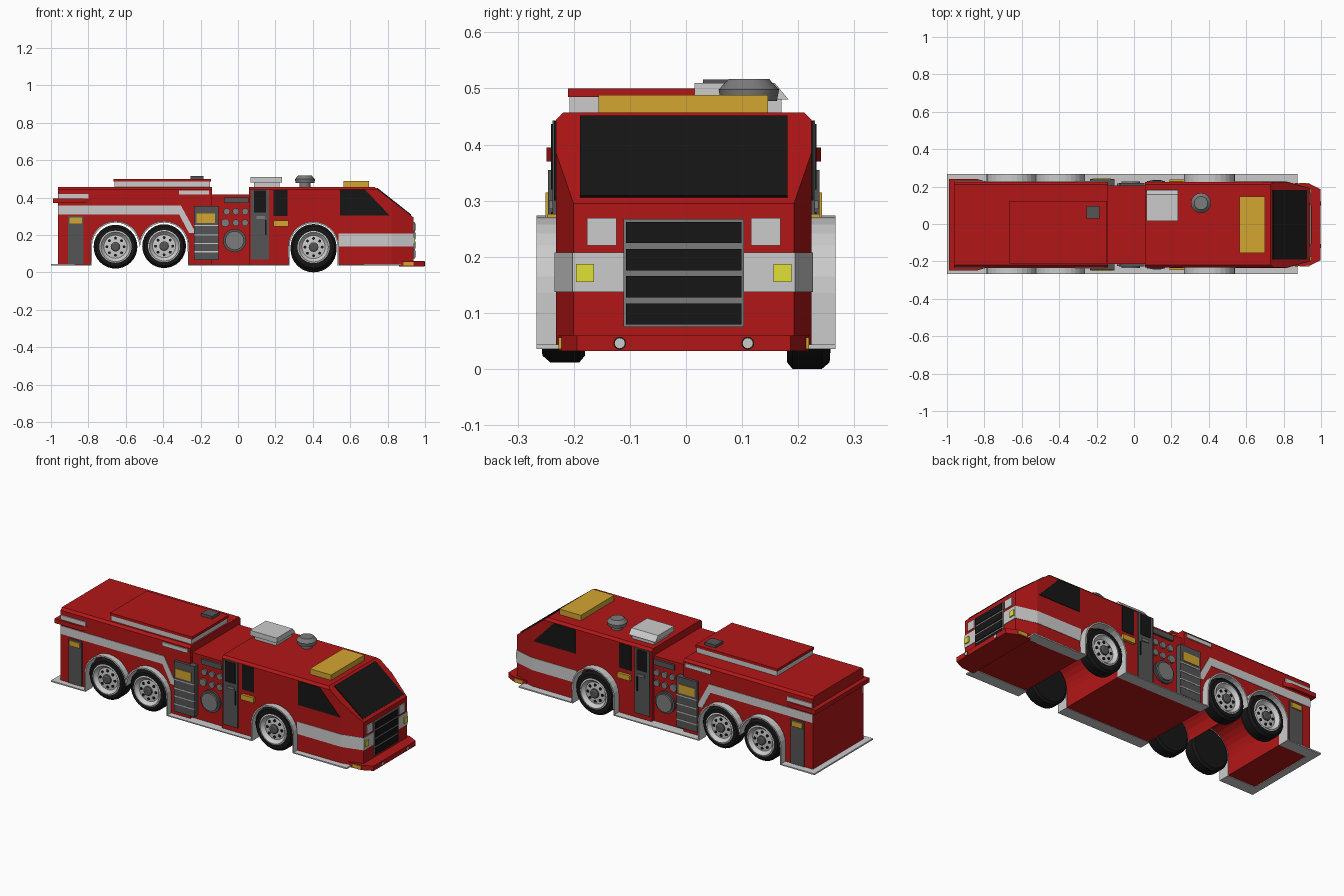
import bpy, bmesh
from math import sin, cos, pi, radians

if "Cube" in bpy.data.objects:
    bpy.data.objects.remove(bpy.data.objects["Cube"])

CY = -0.004          # body centre line
HW = 0.228           # body half width


def material(name, rgb):
    m = bpy.data.materials.new(name)
    m.diffuse_color = (*rgb, 1)
    m.use_nodes = True
    m.node_tree.nodes["Principled BSDF"].inputs["Base Color"].default_value = m.diffuse_color
    return m


RED = material("red", (0.45, 0.008, 0.008))
SILVER = material("silver", (0.6, 0.6, 0.6))
DARK = material("dark_grey", (0.09, 0.09, 0.09))
MID = material("mid_grey", (0.2, 0.2, 0.2))
BLACK = material("black", (0.008, 0.008, 0.008))
AMBER = material("amber", (0.65, 0.38, 0.03))
LAMP = material("lamp_yellow", (0.75, 0.75, 0.04))


def finish(name, bm, mat):
    bmesh.ops.recalc_face_normals(bm, faces=bm.faces)
    me = bpy.data.meshes.new(name)
    bm.to_mesh(me)
    bm.free()
    ob = bpy.data.objects.new(name, me)
    bpy.context.collection.objects.link(ob)
    me.materials.append(mat)
    return ob


def prism_bm(pts, a, b, axis):
    """Extrude a 2D outline along y (pts are x,z), z (x,y) or x (y,z)."""
    put = {'y': lambda p, t: (p[0], t, p[1]), 'z': lambda p, t: (p[0], p[1], t),
           'x': lambda p, t: (t, p[0], p[1])}[axis]
    bm = bmesh.new()
    lo = [bm.verts.new(put(p, a)) for p in pts]
    hi = [bm.verts.new(put(p, b)) for p in pts]
    bm.faces.new(lo)
    bm.faces.new(hi)
    for i in range(len(pts)):
        j = (i + 1) % len(pts)
        bm.faces.new((lo[i], lo[j], hi[j], hi[i]))
    return bm


def prism(name, pts, a, b, axis, mat):
    return finish(name, prism_bm(pts, a, b, axis), mat)


def box(name, x0, x1, y0, y1, z0, z1, mat):
    return prism(name, [(x0, y0), (x1, y0), (x1, y1), (x0, y1)], z0, z1, 'z', mat)


def side_plate(name, pts, h0, h1, mat):
    """Same outline on both flanks of the truck."""
    for s, tag in ((-1, "right"), (1, "left")):
        prism(f"{name}_{tag}", pts, CY + s * h0, CY + s * h1, 'y', mat)


def side_box(name, x0, x1, z0, z1, h0, h1, mat):
    side_plate(name, [(x0, z0), (x1, z0), (x1, z1), (x0, z1)], h0, h1, mat)


def circle(cx, cz, r, n=20):
    return [(cx + r * cos(2 * pi * i / n), cz + r * sin(2 * pi * i / n)) for i in range(n)]


def arc(cx, cz, r, n=14):
    """Half circle from left to right over the top."""
    return [(cx - r * cos(pi * i / n), cz + r * sin(pi * i / n)) for i in range(n + 1)]


def plan(half):
    """Mirror (x, half width) pairs into a closed plan outline."""
    return [(x, CY - w) for x, w in half] + [(x, CY + w) for x, w in reversed(half)]


def lathe(name, prof, centre, axis, s, n, mat):
    """Spin (radius, height) pairs about the y or z axis, ends capped."""
    bm = bmesh.new()
    rings = []
    for r, h in prof:
        ring = []
        for i in range(n):
            u, v = r * cos(2 * pi * i / n), r * sin(2 * pi * i / n)
            off = (u, s * h, v) if axis == 'y' else (u, v, h)
            ring.append(bm.verts.new([c + o for c, o in zip(centre, off)]))
        rings.append(ring)
    for a, b in zip(rings, rings[1:]):
        for i in range(n):
            j = (i + 1) % n
            bm.faces.new((a[i], a[j], b[j], b[i]))
    bm.faces.new(rings[0])
    bm.faces.new(rings[-1])
    ob = finish(name, bm, mat)
    bpy.context.view_layer.objects.active = ob
    ob.select_set(True)
    bpy.ops.object.shade_smooth_by_angle(angle=radians(25))
    ob.select_set(False)
    return ob


# Wheel arch outlines
front_arch = [(0.272, 0.04)] + arc(0.404, 0.135, 0.132) + [(0.536, 0.04)]
rear_arch = [(-0.785, 0.04)] + arc(-0.655, 0.14, 0.13) + arc(-0.395, 0.14, 0.13)[1:] + [(-0.265, 0.04)]


def shell(name, pts, taper):
    """Body section with bevelled roof edge and, for the cab, a tapered nose."""
    bm = prism_bm(pts, -HW, HW, 'y')
    cuts = [((0, 0, 0.444), (0, 0, 1))] + ([((0.82, 0, 0), (1, 0, 0))] if taper else [])
    for co, no in cuts:
        bmesh.ops.bisect_plane(bm, geom=bm.verts[:] + bm.edges[:] + bm.faces[:],
                               plane_co=co, plane_no=no, dist=1e-5)
    for v in bm.verts:
        s = 1 if v.co.y > 0 else -1
        w = HW - max(0, v.co.z - 0.444) * 1.0
        if taper:
            w -= max(0, v.co.x - 0.82) * 0.27
        v.co.y = CY + s * w
    return finish(name, bm, RED)


# Main body: rear, pump section, cab
shell("rear_body", [(-0.963, 0.04)] + rear_arch + [(-0.14, 0.04), (-0.14, 0.457), (-0.963, 0.457)], False)
box("pump_body", -0.14, 0.06, CY - 0.21, CY + 0.21, 0.04, 0.415, RED)
shell("cab", [(0.06, 0.04)] + front_arch + [(0.937, 0.04), (0.937, 0.295), (0.73, 0.457), (0.06, 0.457)], True)

# Silver skirt flange that follows the bottom edge and wheel arches
skirt = [(-1.0, 0.04)] + rear_arch + front_arch + [(0.875, 0.04)]
for s, tag in ((-1, "right"), (1, "left")):
    bm = bmesh.new()
    rows = [[bm.verts.new((x, s * w, z)) for w in (0.2, 0.266)] for x, z in skirt]
    for a, b in zip(rows, rows[1:]):
        bm.faces.new((a[0], a[1], b[1], b[0]))
    ob = finish(f"skirt_{tag}", bm, SILVER)
    mod = ob.modifiers.new("thickness", 'SOLIDIFY')
    mod.thickness = 0.008
    mod.offset = 0
box("rear_step", -1.0, -0.96, -0.22, 0.22, 0.036, 0.044, SILVER)

# Wheels
for x, z, r, label in ((0.404, 0.129, 0.123, "front"), (-0.395, 0.14, 0.117, "middle"), (-0.655, 0.137, 0.117, "rear")):
    for s, tag in ((-1, "right"), (1, "left")):
        zz = z - (0.006 if s > 0 else -0.006) if label == "front" else z
        c = (x, 0, zz)
        nm = f"{label}_{tag}"
        lathe(f"tyre_{nm}", [(r - 0.012, 0.18), (r, 0.19), (r, 0.242), (r - 0.012, 0.256), (0.08, 0.258),
                             (0.078, 0.236)], c, 'y', s, 32, BLACK)
        lathe(f"rim_{nm}", [(0.086, 0.23), (0.086, 0.259), (0.079, 0.262), (0.07, 0.25), (0.062, 0.243),
                            (0.034, 0.247)], c, 'y', s, 32, SILVER)
        lathe(f"hub_{nm}", [(0.026, 0.24), (0.026, 0.256), (0.018, 0.261)], c, 'y', s, 12, DARK)
        for k in range(8):
            a = 2 * pi * k / 8
            prism(f"rim_hole_{nm}", circle(x + 0.046 * cos(a), zz + 0.046 * sin(a), 0.008, 8),
                  s * 0.24, s * 0.249, 'y', BLACK)

# Stripes and rails
side_plate("rear_stripe", [(-0.963, 0.31), (-0.315, 0.31), (-0.262, 0.21), (-0.225, 0.21), (-0.305, 0.357),
                           (-0.963, 0.357)], 0.22, 0.231, SILVER)
prism("cab_stripe", plan([(0.537, 0.23), (0.82, 0.23), (0.94, 0.198)]), 0.137, 0.208, 'z', SILVER)
prism("rear_lip", plan([(-0.99, 0.245), (-0.84, 0.245), (-0.785, 0.229)]), 0.37, 0.395, 'z', RED)
side_box("rear_rail", -0.96, -0.8, 0.395, 0.42, 0.22, 0.234, SILVER)
side_box("upper_rail", -0.315, -0.155, 0.415, 0.437, 0.22, 0.234, SILVER)

# Rear locker and shutter locker
side_box("rear_locker", -0.91, -0.825, 0.045, 0.30, 0.22, 0.234, DARK)
side_box("rear_locker_light", -0.9, -0.835, 0.262, 0.292, 0.23, 0.24, AMBER)
side_box("shutter", -0.235, -0.105, 0.065, 0.355, 0.2, 0.242, DARK)
side_box("shutter_light", -0.222, -0.122, 0.265, 0.315, 0.235, 0.246, AMBER)
for z in (0.11, 0.155, 0.2, 0.25):
    side_box("shutter_slat", -0.235, -0.105, z - 0.003, z + 0.003, 0.235, 0.244, SILVER)

# Pump panel gauges
side_box("pump_console", -0.075, 0.055, 0.37, 0.4, 0.2, 0.222, DARK)
for x, z, r in ((-0.06, 0.325, 0.018), (-0.012, 0.325, 0.018), (0.038, 0.325, 0.018), (-0.068, 0.265, 0.022),
                (-0.012, 0.265, 0.018), (0.038, 0.265, 0.018)):
    side_plate("gauge", circle(x, z, r, 12), 0.2, 0.22, MID)
side_plate("pump_inlet_ring", circle(-0.018, 0.17, 0.062, 24), 0.2, 0.222, DARK)
side_plate("pump_inlet_cap", circle(-0.018, 0.17, 0.05, 24), 0.2, 0.232, MID)

# Crew door and cab side windows
side_box("crew_door", 0.07, 0.165, 0.07, 0.443, 0.2, 0.234, DARK)
side_box("crew_door_window", 0.085, 0.15, 0.32, 0.437, 0.22, 0.237, BLACK)
side_box("crew_door_handle", 0.1, 0.145, 0.285, 0.3, 0.22, 0.24, MID)
side_box("crew_door_grip", 0.145, 0.153, 0.2, 0.28, 0.22, 0.237, BLACK)
side_box("crew_window", 0.19, 0.265, 0.30, 0.44, 0.22, 0.231, BLACK)
side_box("crew_side_light", 0.19, 0.27, 0.246, 0.276, 0.22, 0.243, AMBER)
side_plate("driver_window", [(0.545, 0.305), (0.81, 0.305), (0.68, 0.442), (0.545, 0.442)], 0.22, 0.231, BLACK)
prism("windscreen", [(0.741, 0.448), (0.922, 0.305), (0.926, 0.309), (0.745, 0.452)],
      CY - 0.185, CY + 0.185, 'y', BLACK)

# Front grille and lamps
box("grille_frame", 0.92, 0.945, CY - 0.107, CY + 0.107, 0.075, 0.267, MID)
for k in range(4):
    z = 0.079 + k * 0.0485
    box("grille_slot", 0.93, 0.949, CY - 0.103, CY + 0.103, z, z + 0.038, BLACK)
for s in (-1, 1):
    y = CY + s * 0.146
    box("headlight", 0.92, 0.943, y - 0.026, y + 0.026, 0.22, 0.269, SILVER)
    y = CY + s * 0.176
    box("indicator", 0.92, 0.947, y - 0.016, y + 0.016, 0.155, 0.187, LAMP)

# Bumper with fog lamps and corner markers
prism("bumper", plan([(0.86, 0.223), (0.94, 0.218), (0.997, 0.19)]), 0.032, 0.06, 'z', RED)
for s in (-1, 1):
    y = CY + s * 0.114
    prism("fog_ring", circle(y, 0.046, 0.0115, 16), 0.98, 0.999, 'x', BLACK)
    prism("fog_lamp", circle(y, 0.046, 0.009, 16), 0.98, 1.0, 'x', SILVER)
side_box("bumper_marker", 0.885, 0.938, 0.036, 0.056, 0.2, 0.223, AMBER)

# Roof equipment
box("roof_deck_base", -0.66, -0.15, -0.208, 0.12, 0.45, 0.485, SILVER)
box("roof_deck_top", -0.665, -0.145, -0.21, 0.122, 0.485, 0.5, RED)
box("roof_hatch", -0.255, -0.185, 0.03, 0.095, 0.5, 0.516, DARK)
box("cooler_base", 0.085, 0.222, 0.03, 0.17, 0.45, 0.483, SILVER)
prism("cooler_top", [(0.015, 0.48), (0.183, 0.48), (0.158, 0.51), (0.015, 0.51)], 0.066, 0.236, 'x', SILVER)
lathe("roof_vent", [(0.03, 0.45), (0.03, 0.478), (0.05, 0.478), (0.054, 0.498), (0.036, 0.517)],
      (0.358, 0.112, 0), 'z', 1, 16, MID)
box("light_bar", 0.565, 0.7, -0.156, 0.146, 0.45, 0.488, AMBER)
